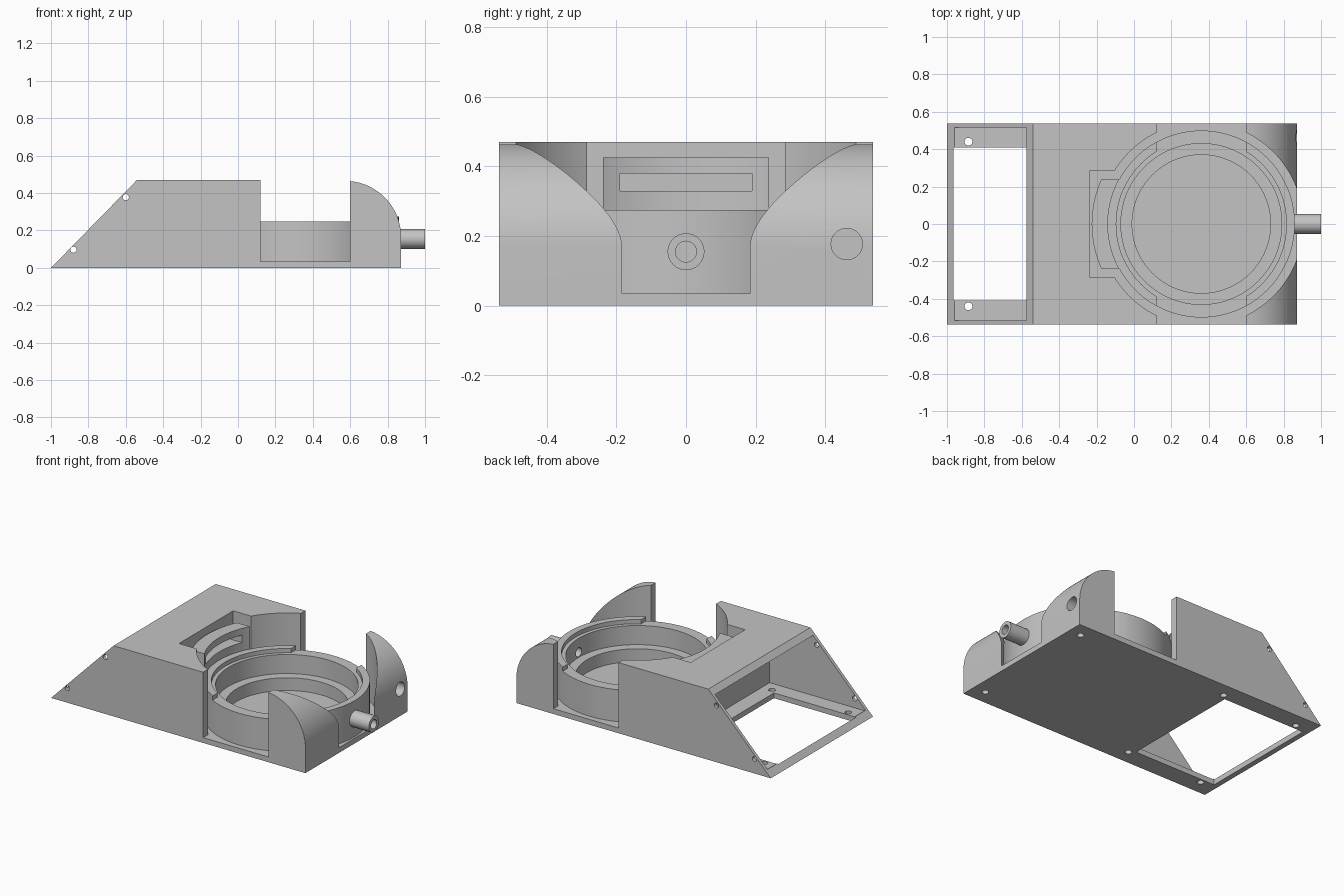
import bpy, bmesh, math
from mathutils import Vector, Matrix

old = bpy.data.objects.get("Cube")
if old:
    bpy.data.objects.remove(old, do_unlink=True)

grey = bpy.data.materials.new("mid grey plastic")
grey.use_nodes = True
colour = (0.55, 0.55, 0.55, 1)
grey.diffuse_color = colour
grey.node_tree.nodes["Principled BSDF"].inputs["Base Color"].default_value = colour

FLOOR = 0.035
CENTRE = 0.36  # x of the round dish


def finish(bm, name):
    bmesh.ops.recalc_face_normals(bm, faces=bm.faces)
    mesh = bpy.data.meshes.new(name)
    bm.to_mesh(mesh)
    bm.free()
    mesh.materials.append(grey)
    obj = bpy.data.objects.new(name, mesh)
    bpy.context.collection.objects.link(obj)
    return obj


def box(name, low, high):
    bm = bmesh.new()
    low, high = Vector(low), Vector(high)
    bmesh.ops.create_cube(bm, size=1)
    for v in bm.verts:
        v.co = (low + high) / 2 + Vector(a * b for a, b in zip(v.co, high - low))
    return finish(bm, name)


def rod(name, start, end, radius, sides=32):
    start, end = Vector(start), Vector(end)
    axis = end - start
    turn = axis.to_track_quat('Z', 'Y').to_matrix().to_4x4()
    bm = bmesh.new()
    bmesh.ops.create_cone(bm, cap_ends=True, segments=sides, radius1=radius,
                          radius2=radius, depth=axis.length,
                          matrix=Matrix.Translation((start + end) / 2) @ turn)
    return finish(bm, name)


def lathe(name, profile, sides=128):
    # closed (radius, height) profile turned about the dish axis
    bm = bmesh.new()
    rings = []
    for i in range(sides):
        a = math.tau * i / sides
        rings.append([bm.verts.new((CENTRE + r * math.cos(a), r * math.sin(a), z))
                      for r, z in profile])
    n = len(profile)
    for i in range(sides):
        p, q = rings[i], rings[(i + 1) % sides]
        for j in range(n):
            k = (j + 1) % n
            bm.faces.new((p[j], q[j], q[k], p[k]))
    return finish(bm, name)


def combine(obj, tool, operation='DIFFERENCE'):
    tool.hide_render = True
    mod = obj.modifiers.new("cut", 'BOOLEAN')
    mod.operation = operation
    mod.solver = 'EXACT'
    mod.object = tool
    bpy.context.view_layer.objects.active = obj
    bpy.ops.object.modifier_apply(modifier=mod.name)
    bpy.data.objects.remove(tool, do_unlink=True)


# Body: side profile with sloped face and rounded end, extruded across
profile = [(-1, 0), (0.872, 0)]
for i in range(25):
    a = math.radians(86 * i / 24)
    profile.append((0.572 + 0.3 * math.cos(a), 0.165 + 0.3 * math.sin(a)))
profile += [(0.4, 0.47), (-0.54, 0.47)]
bm = bmesh.new()
face = bm.faces.new([bm.verts.new((x, -0.537, z)) for x, z in profile])
extruded = bmesh.ops.extrude_face_region(bm, geom=[face])["geom"]
bmesh.ops.translate(bm, vec=(0, 1.074, 0),
                    verts=[g for g in extruded if isinstance(g, bmesh.types.BMVert)])
body = finish(bm, "body")

# Round pocket, open sides, and the rear notch
combine(body, rod("pocket", (CENTRE, 0, FLOOR), (CENTRE, 0, 0.9), 0.544, 128))
combine(body, box("side_gap", (0.12, -0.7, FLOOR), (0.6, 0.7, 0.8)))
combine(body, box("notch", (-0.235, -0.285, FLOOR), (0.1, 0.285, 0.7)))

# Hollow bay reaching under the roof, with an open floor between ledges
combine(body, box("bay", (-0.96, -0.515, FLOOR), (-0.255, 0.515, 0.435)))
combine(body, box("bay_floor", (-0.965, -0.41, -0.1), (-0.36, 0.41, 0.2)))

# Screw holes through the side walls, in the underside, and a cable hole
for x, z in ((-0.88, 0.097), (-0.6, 0.378)):
    combine(body, rod("side_hole", (x, -0.7, z), (x, 0.7, z), 0.0165, 20))
for y in (-0.44, 0.44):
    for x in (-0.885, -0.325, 0.785):
        combine(body, rod("base_hole", (x, y, -0.1), (x, y, 0.1), 0.021, 20))
combine(body, rod("cable_hole", (0.74, 0.462, 0.177), (1, 0.462, 0.177), 0.045))

# Stepped dish with a lip that is lowered at the open sides
dish = lathe("dish_ring", [(0.37, 0.03), (0.5, 0.03), (0.5, 0.275), (0.455, 0.275),
                           (0.455, 0.247), (0.43, 0.247), (0.43, 0.12), (0.37, 0.12)])
combine(dish, box("lip_gap", (0.12, -0.7, 0.247), (0.6, 0.7, 0.5)))
combine(dish, rod("dish_bore", (0.7, 0, 0.155), (1.1, 0, 0.155), 0.03))

# Outlet pipe
pipe = rod("outlet_pipe", (0.84, 0, 0.155), (1, 0, 0.155), 0.053)
combine(pipe, rod("pipe_bore", (0.7, 0, 0.155), (1.1, 0, 0.155), 0.03))

# Curved slotted block standing in the notch
block = lathe("slotted_block", [(0.5, 0.03), (0.586, 0.03), (0.586, 0.425), (0.5, 0.425)])
combine(block, box("block_limit", (-0.5, -0.238, 0), (0.1, 0.238, 0.6)), 'INTERSECT')
combine(block, box("block_slot", (-0.5, -0.19, 0.33), (0.1, 0.19, 0.38)))

# Smooth curved walls, keep edges sharp
bpy.ops.object.select_all(action='DESELECT')
for obj in (body, dish, pipe, block):
    obj.select_set(True)
bpy.context.view_layer.objects.active = body
bpy.ops.object.shade_smooth_by_angle(angle=math.radians(30))
